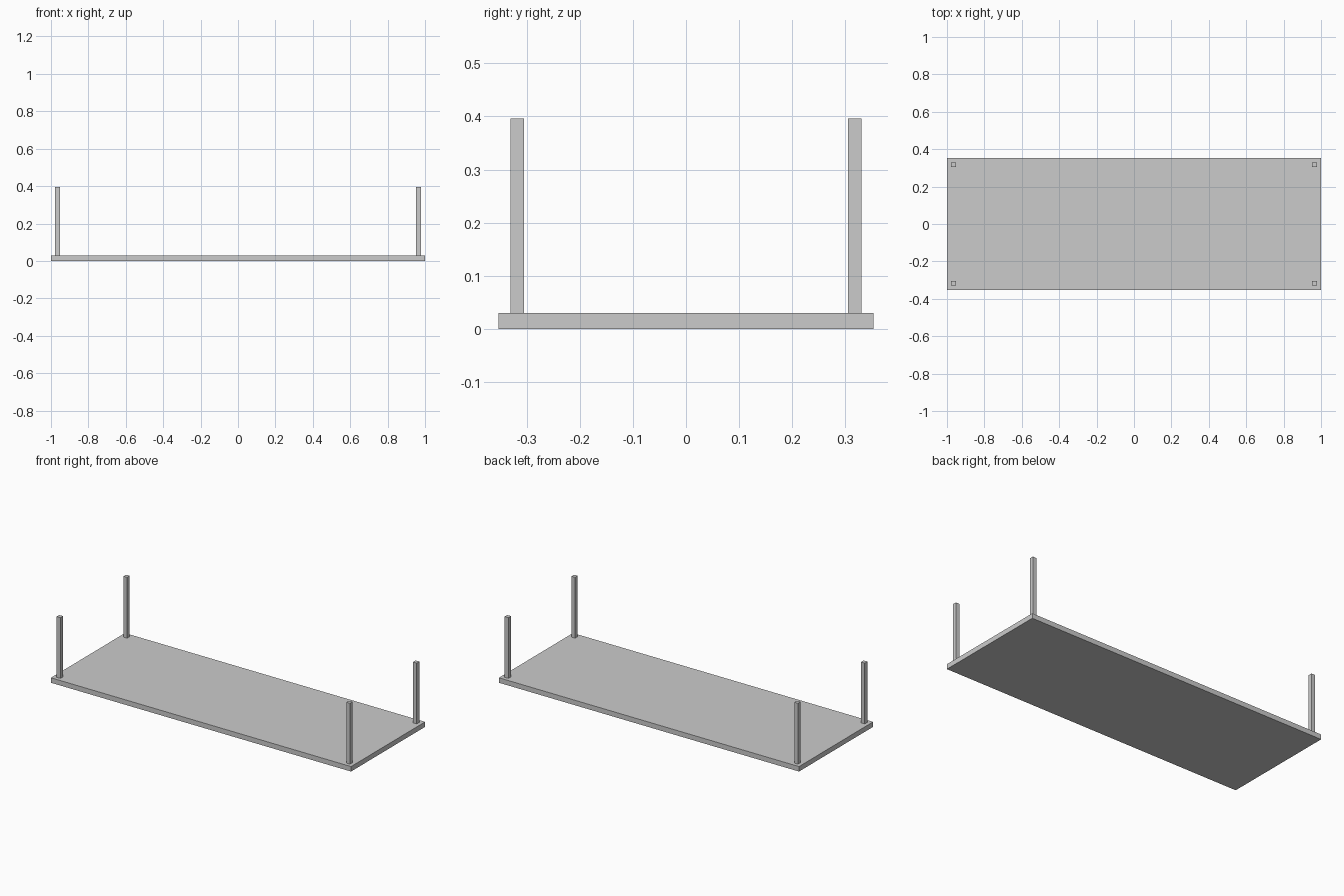
import bpy

if "Cube" in bpy.data.objects:
    bpy.data.objects.remove(bpy.data.objects["Cube"])

HALF_X, HALF_Y = 1.0, 0.3525
SLAB, TOP = 0.03, 0.396
POST, INSET = 0.025, 0.0225


def box(name, centre, size):
    bpy.ops.mesh.primitive_cube_add(size=1, location=centre)
    obj = bpy.context.object
    obj.name = name
    obj.scale = size
    bpy.ops.object.transform_apply(location=False, rotation=False, scale=True)
    return obj


# Flat board
box("board", (0, 0, SLAB / 2), (2 * HALF_X, 2 * HALF_Y, SLAB))

# Four square corner posts standing on the board
px = HALF_X - INSET - POST / 2
py = HALF_Y - INSET - POST / 2
for sx, side in ((-1, "left"), (1, "right")):
    for sy, end in ((-1, "front"), (1, "back")):
        box(f"{end}_{side}_post", (sx * px, sy * py, (SLAB + TOP) / 2),
            (POST, POST, TOP - SLAB))
